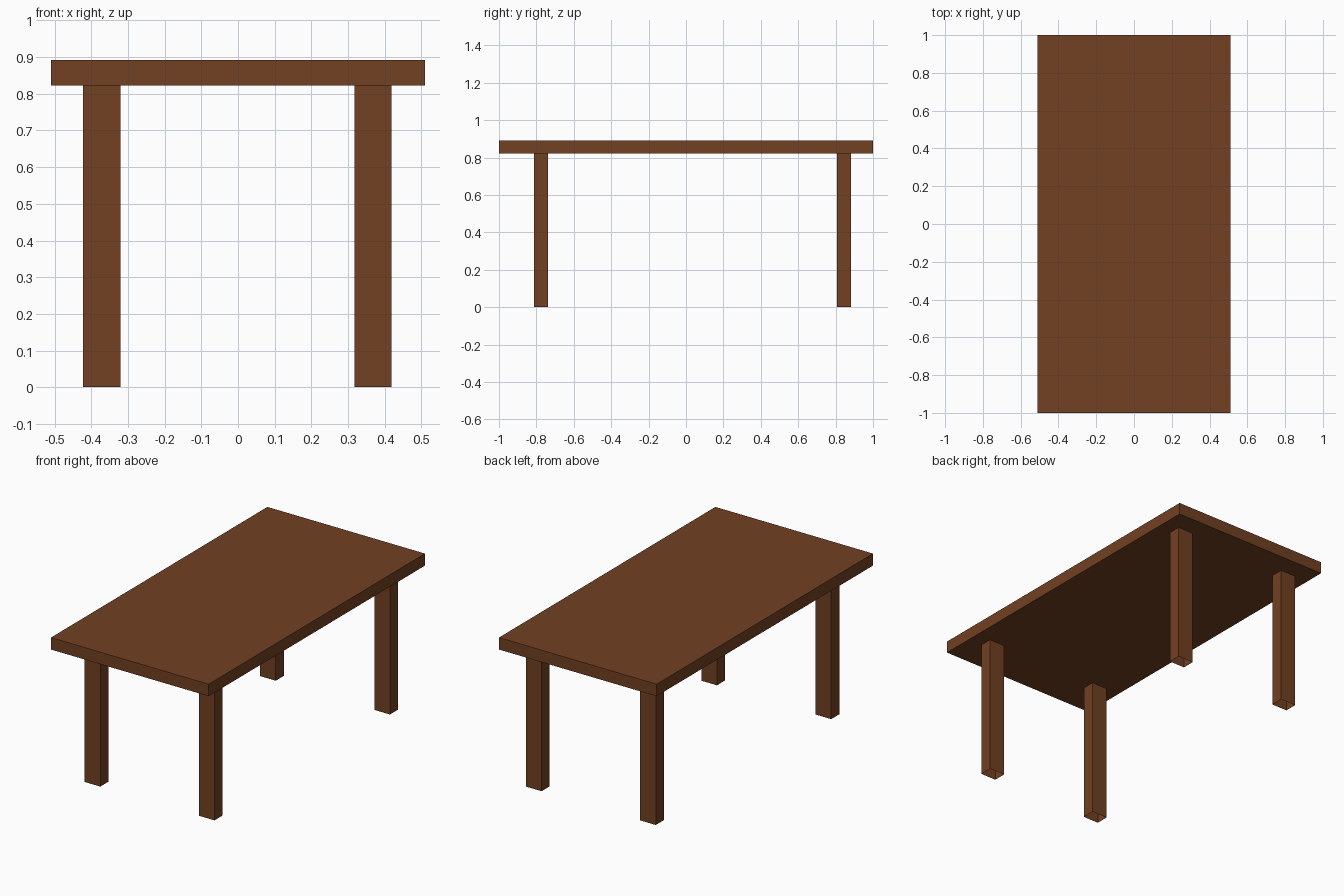
import bpy
import bmesh
from mathutils import Matrix, Vector

cube = bpy.data.objects.get("Cube")
if cube:
    bpy.data.objects.remove(cube, do_unlink=True)

# Brown wood used for the whole table
wood = bpy.data.materials.new("brown_wood")
wood.use_nodes = True
colour = (0.168, 0.052, 0.016, 1)
wood.diffuse_color = colour
wood.node_tree.nodes["Principled BSDF"].inputs["Base Color"].default_value = colour


def box(name, low, high, open_ends=False):
    """Box between two corners, optionally a tube without top and bottom."""
    low, high = Vector(low), Vector(high)
    bm = bmesh.new()
    place = Matrix.Translation((low + high) / 2) @ Matrix.Diagonal((*(high - low), 1))
    bmesh.ops.create_cube(bm, size=1, matrix=place)
    bm.normal_update()
    if open_ends:
        ends = [f for f in bm.faces if abs(f.normal.z) > 0.5]
        bmesh.ops.delete(bm, geom=ends, context="FACES")
    mesh = bpy.data.meshes.new(name)
    bm.to_mesh(mesh)
    bm.free()
    mesh.materials.append(wood)
    obj = bpy.data.objects.new(name, mesh)
    bpy.context.collection.objects.link(obj)
    return obj


# Table top
under = 0.822
box("table_top", (-0.51, -1, under), (0.51, 1, 0.892))

# Four hollow legs, open at the foot
sides = {"right": (-0.422, -0.321), "left": (0.317, 0.418)}
ends = {"front": (-0.814, -0.739), "back": (0.807, 0.882)}
for end, (y0, y1) in ends.items():
    for side, (x0, x1) in sides.items():
        box(f"{end}_{side}_leg", (x0, y0, 0), (x1, y1, under), open_ends=True)
